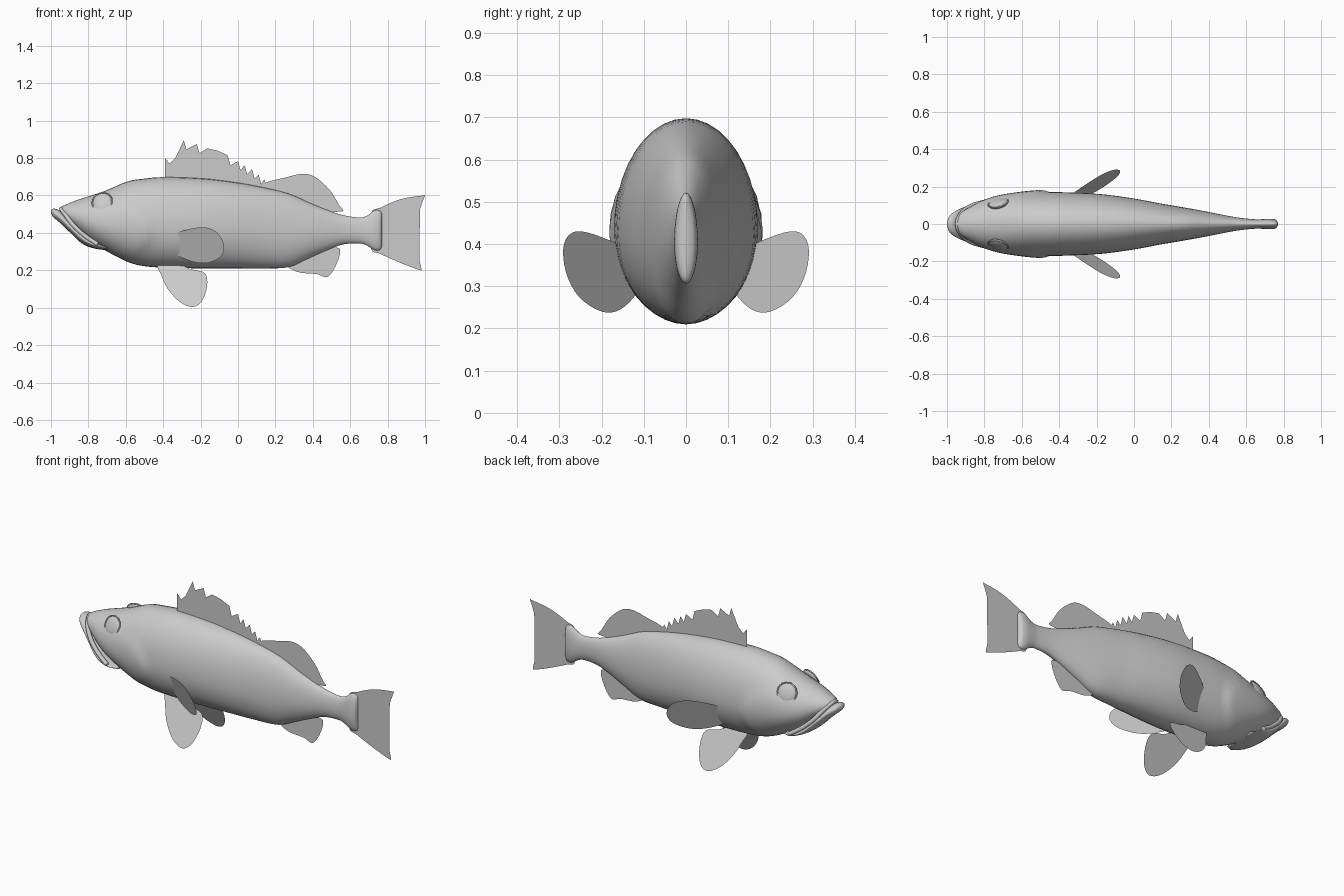
import bpy, bmesh, math
from mathutils import Vector

cube = bpy.data.objects.get("Cube")
if cube:
    bpy.data.objects.remove(cube, do_unlink=True)

grey = bpy.data.materials.new("plain grey")
grey.use_nodes = True
colour = (0.6, 0.6, 0.6, 1)
grey.diffuse_color = colour
grey.node_tree.nodes["Principled BSDF"].inputs["Base Color"].default_value = colour


def add_object(name, bm, smooth=True):
    mesh = bpy.data.meshes.new(name)
    bm.to_mesh(mesh)
    bm.free()
    mesh.materials.append(grey)
    for poly in mesh.polygons:
        poly.use_smooth = smooth
    obj = bpy.data.objects.new(name, mesh)
    bpy.context.scene.collection.objects.link(obj)
    return obj


def spline(points, steps, closed=False):
    """Catmull-Rom curve through points of any dimension."""
    n = len(points)
    pick = (lambda i: points[i % n]) if closed else (lambda i: points[max(0, min(n - 1, i))])
    result = []
    for i in range(n if closed else n - 1):
        a, b, c, d = (pick(i + k) for k in (-1, 0, 1, 2))
        for s in range(steps):
            t = s / steps
            result.append(tuple(
                q + t / 2 * (r - p + t * (2 * p - 5 * q + 4 * r - u + t * (3 * (q - r) + u - p)))
                for p, q, r, u in zip(a, b, c, d)))
    if not closed:
        result.append(tuple(points[-1]))
    return result


def gill_swell(x, z):
    """Sideways swelling of the cheek that stops at the gill opening."""
    reach = math.hypot((x + .72) / .25, (z - .4) / .16)
    rise = max(0, min(1, (x + .8) / .3))
    return 1 + .07 * rise * max(0, min(1, (1.08 - reach) / .12))


def loft(name, stations, segments=40, swell=False):
    """Skin egg-shaped sections given as (x, top, bottom, half width)."""
    bm = bmesh.new()
    rings = []
    for x, top, bottom, width in spline(stations, 4):
        middle = bottom + .45 * (top - bottom)
        ring = []
        for k in range(segments):
            angle = math.tau * k / segments
            lift = math.sin(angle)
            z = middle + lift * (top - middle if lift > 0 else middle - bottom)
            y = width * math.cos(angle) * (gill_swell(x, z) if swell else 1)
            ring.append(bm.verts.new((x, y, z)))
        rings.append(ring)
    for a, b in zip(rings, rings[1:]):
        for k in range(segments):
            j = (k + 1) % segments
            bm.faces.new((a[k], a[j], b[j], b[k]))
    bm.faces.new(rings[0])
    bm.faces.new(rings[-1])
    bmesh.ops.recalc_face_normals(bm, faces=bm.faces)
    return add_object(name, bm)


def fin(name, outline, depth=lambda x, z: 0, steps=4):
    """Flat membrane fin; depth gives y from x and z."""
    if steps > 1:
        outline = spline(outline, steps, closed=True)
    bm = bmesh.new()
    bm.faces.new([bm.verts.new((x, depth(x, z), z)) for x, z in outline])
    bmesh.ops.triangulate(bm, faces=bm.faces)
    return add_object(name, bm, smooth=False)


def tube(name, points, radius, closed=False):
    """Round bead following a path."""
    curve = bpy.data.curves.new(name, "CURVE")
    curve.dimensions = "3D"
    curve.bevel_depth = radius
    curve.bevel_resolution = 2
    curve.use_fill_caps = True
    path = curve.splines.new("POLY")
    path.points.add(len(points) - 1)
    for point, co in zip(path.points, points):
        point.co = (*co, 1)
    path.use_cyclic_u = closed
    curve.materials.append(grey)
    obj = bpy.data.objects.new(name, curve)
    bpy.context.scene.collection.objects.link(obj)


# Body, from the upper snout to the flared tail root
loft("body", [
    (-.945, .54, .52, .01), (-.93, .547, .48, .055), (-.87, .572, .42, .095),
    (-.8, .595, .36, .13), (-.71, .625, .306, .153), (-.59, .675, .245, .166),
    (-.5, .69, .222, .17), (-.39, .698, .214, .17), (-.18, .69, .21, .16),
    (0, .668, .21, .136), (.14, .642, .21, .11), (.27, .61, .217, .088),
    (.38, .562, .265, .068), (.47, .525, .305, .05), (.56, .495, .338, .034),
    (.65, .482, .344, .025), (.69, .492, .332, .026), (.73, .52, .308, .028),
    (.76, .517, .31, .022), (.77, .5, .33, .004)], swell=True)

# Jutting lower jaw
loft("lower_jaw", [
    (-1, .52, .505, .01), (-.985, .53, .482, .045), (-.95, .517, .452, .072),
    (-.9, .468, .404, .094), (-.83, .402, .34, .122), (-.76, .352, .315, .13),
    (-.7, .325, .308, .1)], segments=28)

# Upper lip, wrapping round the snout to the mouth corners
half_lip = [(-.75, .128, .338), (-.82, .113, .385), (-.88, .092, .44), (-.925, .055, .5)]
lip = half_lip + [(-.945, 0, .528)] + [(x, -y, z) for x, y, z in reversed(half_lip)]
tube("upper_lip", spline(lip, 5), .012)

# Eyes: shallow domes with a thin rim
for side, place in ((-1, "front"), (1, "back")):
    centre = Vector((-.725, side * .109, .563))
    turn = Vector((-.22, side * .9, .4)).to_track_quat("Z", "Y")
    bm = bmesh.new()
    bmesh.ops.create_uvsphere(bm, u_segments=24, v_segments=12, radius=.054)
    for v in bm.verts:
        v.co.z *= .3
        v.co = turn @ v.co + centre
    add_object("eye_" + place, bm)
    rim = [turn @ Vector((.054 * math.cos(a), .054 * math.sin(a), .005)) + centre
           for a in (math.tau * k / 28 for k in range(28))]
    tube("eye_rim_" + place, rim, .004, closed=True)

# Spiny dorsal fin: each spine tip is followed by a notch
spines = [(-.29, .895), (-.22, .875), (-.165, .852), (-.11, .84), (-.055, .815),
          (0, .783), (.035, .762), (.075, .742), (.11, .712), (.14, .687)]
outline = [(-.39, .66), (-.39, .8), (-.365, .77), (-.335, .8)]
for i, (x, z) in enumerate(spines):
    outline.append((x, z))
    following = spines[min(i + 1, len(spines) - 1)]
    outline.append((x + .014, (z + following[1]) / 2 - .038))
fin("spiny_dorsal_fin", outline + [(.16, .6), (0, .64), (-.2, .66)], steps=1)

# Soft dorsal, anal and tail fins
fin("soft_dorsal_fin", [
    (.13, .6), (.14, .663), (.25, .695), (.34, .715), (.41, .7), (.49, .63),
    (.54, .55), (.563, .518), (.52, .512), (.42, .5), (.27, .57)])
fin("anal_fin", [
    (.25, .24), (.27, .215), (.33, .188), (.42, .18), (.48, .165), (.53, .24),
    (.545, .312), (.5, .325), (.45, .35), (.35, .3)])
fin("tail_fin", [
    (.71, .5), (.76, .534), (.87, .58), (.99, .6), (.997, .595), (.965, .5),
    (.953, .4), (.963, .29), (.98, .21), (.97, .202), (.88, .235), (.76, .288),
    (.71, .32)])

# Paired fins, mirrored to both sides
for side, place in ((-1, "front"), (1, "back")):
    fin("pectoral_fin_" + place, [
        (-.39, .33), (-.37, .38), (-.28, .415), (-.18, .43), (-.11, .4),
        (-.075, .335), (-.09, .275), (-.16, .24), (-.24, .245), (-.335, .285)],
        lambda x, z: side * (.202 + .579 * x + .377 * z))
    fin("pelvic_fin_" + place, [
        (-.43, .24), (-.413, .18), (-.375, .1), (-.31, .03), (-.24, .004),
        (-.19, .04), (-.165, .12), (-.178, .185), (-.255, .207), (-.33, .24)],
        lambda x, z: side * (.057 + .5 * (.22 - z)))
